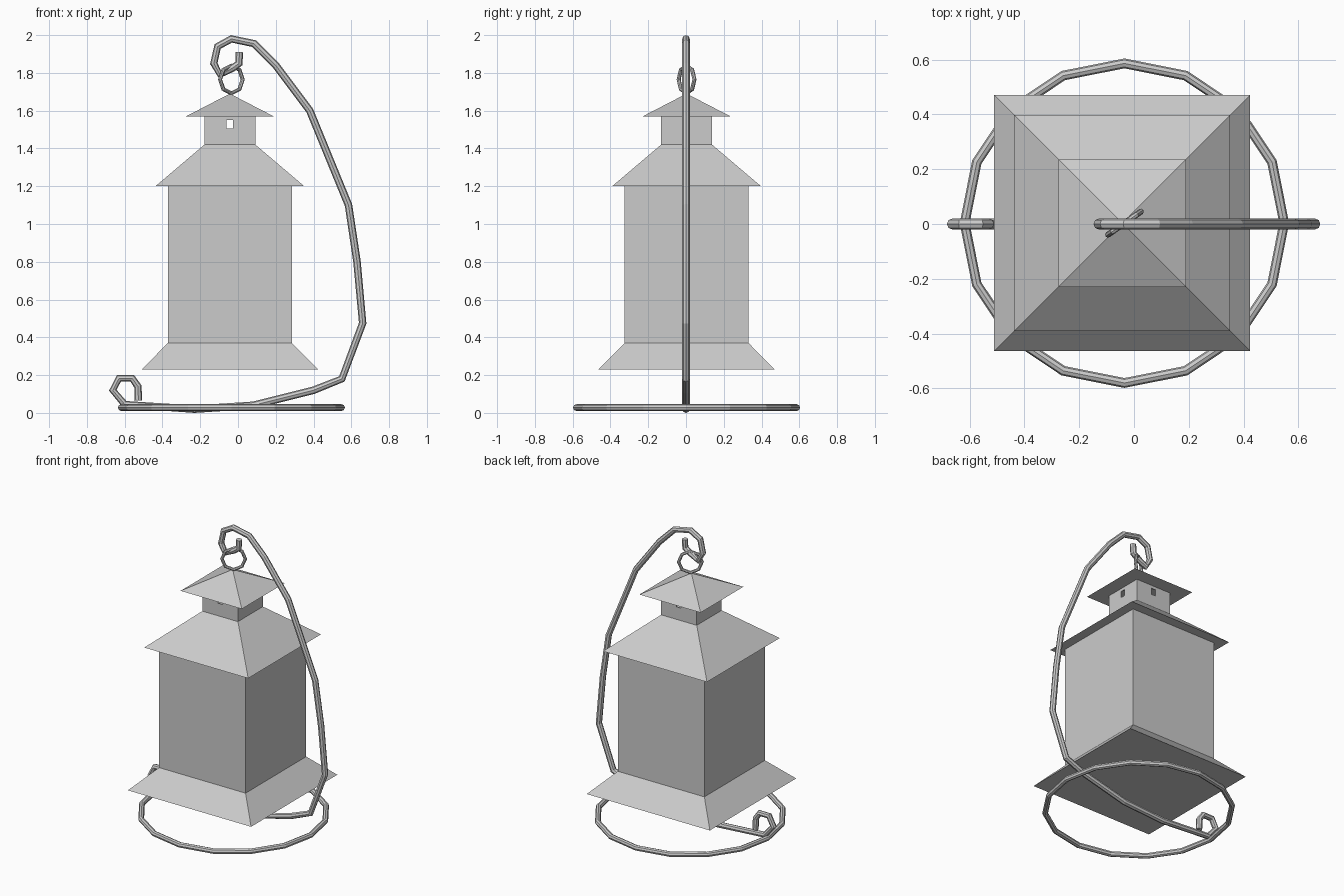
import bpy, bmesh, math
from mathutils import Vector

if "Cube" in bpy.data.objects:
    bpy.data.objects.remove(bpy.data.objects["Cube"])

CX, CY = -0.043, 0.003   # lantern axis


def add_mesh(name, bm):
    bmesh.ops.recalc_face_normals(bm, faces=bm.faces)
    me = bpy.data.meshes.new(name)
    bm.to_mesh(me)
    bm.free()
    ob = bpy.data.objects.new(name, me)
    bpy.context.collection.objects.link(ob)
    return ob


def square_loft(name, levels, cap_bottom=True, cap_top=True):
    """Stack of square sections (half width, z); half width 0 is an apex."""
    bm = bmesh.new()
    rings = []
    for h, z in levels:
        corners = [(0, 0)] if h == 0 else [(-h, -h), (h, -h), (h, h), (-h, h)]
        rings.append([bm.verts.new((CX + x, CY + y, z)) for x, y in corners])
    for a, b in zip(rings, rings[1:]):
        for i in range(4):
            j = (i + 1) % 4
            top = [b[0]] if len(b) == 1 else [b[j], b[i]]
            bm.faces.new([a[i], a[j]] + top)
    if cap_bottom:
        bm.faces.new(rings[0][::-1])
    if cap_top and len(rings[-1]) == 4:
        bm.faces.new(rings[-1])
    return add_mesh(name, bm)


def tube(name, points, radius, cyclic=False):
    """Faceted eight-sided wire through the points."""
    cu = bpy.data.curves.new(name, 'CURVE')
    cu.dimensions = '3D'
    cu.bevel_depth = radius
    cu.bevel_resolution = 2
    cu.use_fill_caps = True
    sp = cu.splines.new('POLY')
    sp.points.add(len(points) - 1)
    for p, co in zip(sp.points, points):
        p.co = (*co, 1)
    sp.use_cyclic_u = cyclic
    sp.use_smooth = False
    ob = bpy.data.objects.new(name, cu)
    bpy.context.collection.objects.link(ob)
    bpy.ops.object.select_all(action='DESELECT')
    ob.select_set(True)
    bpy.context.view_layer.objects.active = ob
    bpy.ops.object.convert(target='MESH')
    return ob


def circle(center, u, v, r, n):
    return [Vector(center) + r * (math.cos(a) * Vector(u) + math.sin(a) * Vector(v))
            for a in (2 * math.pi * i / n for i in range(n))]


# Lantern body with flared skirt and closed floor
square_loft("lantern_body", [(0.467, 0.23), (0.328, 0.37), (0.328, 1.2)])

# Lower and upper roofs
square_loft("lower_roof", [(0.394, 1.2), (0.135, 1.42)])
square_loft("upper_roof", [(0.232, 1.57), (0, 1.69)])

# Hollow neck with a small vent in each wall
neck = square_loft("neck", [(0.135, 1.42), (0.135, 1.57)], False, False)
sol = neck.modifiers.new("wall", 'SOLIDIFY')
sol.thickness = 0.008
sol.offset = -1
for name, size in (("vent_cutter_x", (0.6, 0.034, 0.044)),
                   ("vent_cutter_y", (0.034, 0.6, 0.044))):
    bm = bmesh.new()
    bmesh.ops.create_cube(bm, size=1)
    bmesh.ops.scale(bm, vec=size, verts=bm.verts)
    bmesh.ops.translate(bm, vec=(CX, CY, 1.528), verts=bm.verts)
    cutter = add_mesh(name, bm)
    cutter.hide_render = True
    cutter.hide_viewport = True
    cut = neck.modifiers.new(name, 'BOOLEAN')
    cut.operation = 'DIFFERENCE'
    cut.solver = 'EXACT'
    cut.object = cutter

# Hanging ring, turned on its axis
t = math.radians(35)
tube("hanging_ring",
     circle((-0.035, 0.003, 1.765), (math.cos(t), math.sin(t), 0), (0, 0, 1), 0.073, 8),
     0.011, True)

# Base ring
tube("base_ring", circle((-0.035, 0.003, 0.028), (1, 0, 0), (0, 1, 0), 0.583, 16),
     0.018, True)

# Stand rod: hook curl, bowed upright, foot and end curl
path = [(0.008, 1.91), (0.005, 1.85), (-0.03, 1.825), (-0.095, 1.79),
        (-0.128, 1.85), (-0.108, 1.94), (-0.035, 1.98), (0.085, 1.955),
        (0.2, 1.84), (0.38, 1.6), (0.585, 1.1), (0.63, 0.8), (0.66, 0.475),
        (0.55, 0.18), (0.4, 0.12), (0.08, 0.04), (-0.23, 0.02), (-0.6, 0.045),
        (-0.663, 0.12), (-0.63, 0.183), (-0.56, 0.183), (-0.53, 0.14), (-0.527, 0.065)]
tube("stand_rod", [(x, 0, z) for x, z in path], 0.02)
